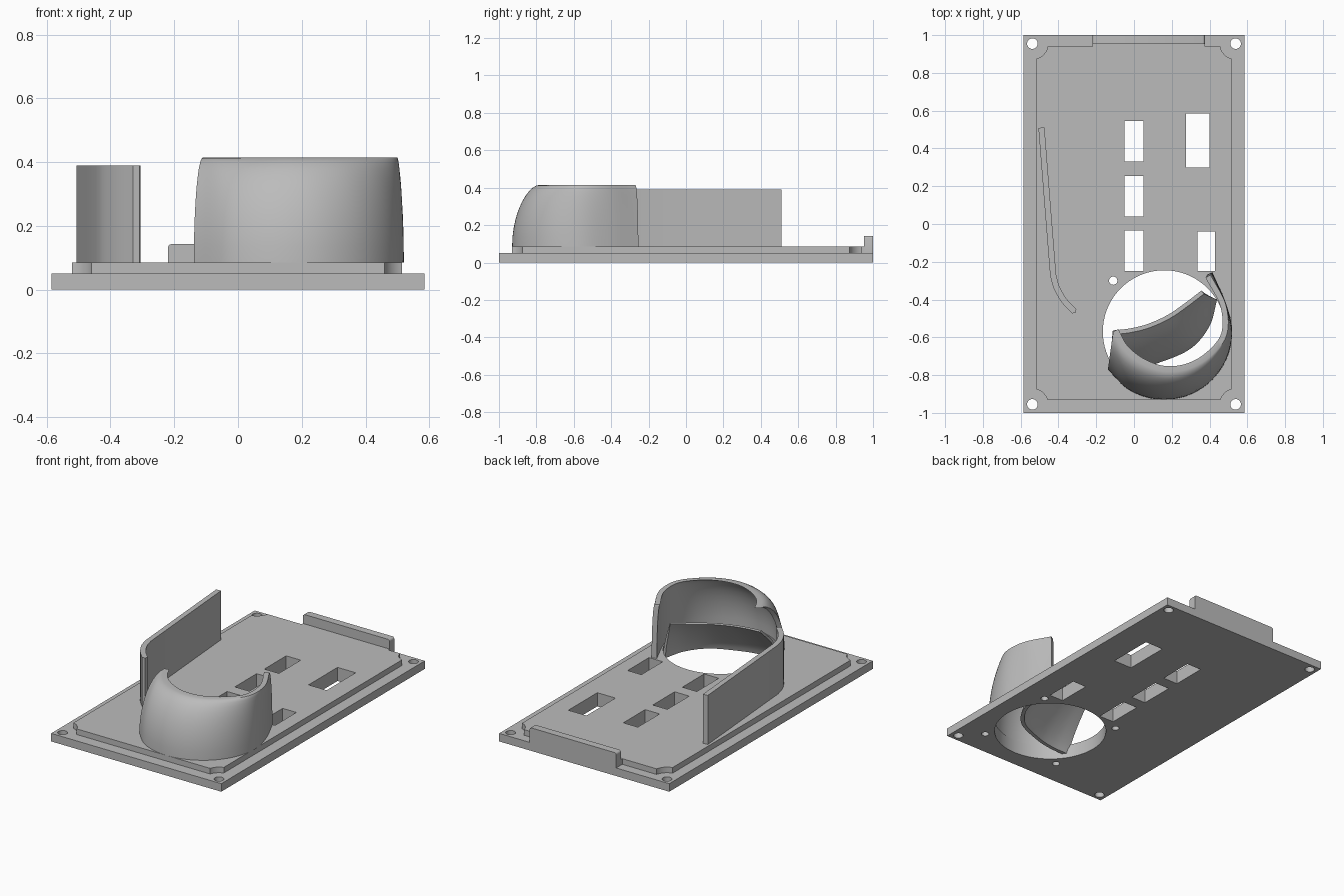
import bpy, bmesh, math
from mathutils import Vector

cube = bpy.data.objects.get("Cube")
if cube:
    bpy.data.objects.remove(cube, do_unlink=True)

grey = bpy.data.materials.new("plain grey")
grey.use_nodes = True
COLOUR = (0.5, 0.5, 0.5, 1)
grey.diffuse_color = COLOUR
grey.node_tree.nodes["Principled BSDF"].inputs["Base Color"].default_value = COLOUR


def finish(name, bm):
    bmesh.ops.recalc_face_normals(bm, faces=bm.faces)
    mesh = bpy.data.meshes.new(name)
    bm.to_mesh(mesh)
    bm.free()
    mesh.materials.append(grey)
    obj = bpy.data.objects.new(name, mesh)
    bpy.context.collection.objects.link(obj)
    return obj


def activate(obj):
    bpy.ops.object.select_all(action='DESELECT')
    obj.select_set(True)
    bpy.context.view_layer.objects.active = obj


def smooth(obj):
    activate(obj)
    bpy.ops.object.shade_smooth_by_angle(angle=math.radians(35))


def prism(bm, outline, z0, z1):
    low = [bm.verts.new((x, y, z0)) for x, y in outline]
    high = [bm.verts.new((x, y, z1)) for x, y in outline]
    bm.faces.new(low)
    bm.faces.new(high)
    for i in range(len(low)):
        j = (i + 1) % len(low)
        bm.faces.new((low[i], low[j], high[j], high[i]))


def rect(x0, x1, y0, y1):
    return [(x0, y0), (x1, y0), (x1, y1), (x0, y1)]


def circle(x, y, r, n=32):
    return [(x + r * math.cos(2 * math.pi * i / n),
             y + r * math.sin(2 * math.pi * i / n)) for i in range(n)]


def cut(target, shapes):
    """Subtract a list of (outline, bottom, top) prisms."""
    bm = bmesh.new()
    for shape in shapes:
        prism(bm, *shape)
    cutter = finish("cutter", bm)
    cutter.hide_render = True
    mod = target.modifiers.new("holes", 'BOOLEAN')
    mod.operation, mod.solver, mod.object = 'DIFFERENCE', 'EXACT', cutter
    activate(target)
    bpy.ops.object.modifier_apply(modifier=mod.name)
    bpy.data.objects.remove(cutter, do_unlink=True)
    smooth(target)


def spline(points, steps=6):
    """Smooth curve through plan points."""
    p = [Vector(q) for q in points]
    p = [2 * p[0] - p[1]] + p + [2 * p[-1] - p[-2]]
    out = []
    for i in range(1, len(p) - 2):
        a, b, c, d = p[i - 1:i + 3]
        for k in range(steps):
            t = k / steps
            out.append(0.5 * (2 * b + (c - a) * t + (2 * a - 5 * b + 4 * c - d) * t * t
                              + (3 * b - a - 3 * c + d) * t ** 3))
    return out + [p[-2]]


def inset(line, amount):
    """Offset a plan curve to its left."""
    out = []
    for i, q in enumerate(line):
        d = (line[min(i + 1, len(line) - 1)] - line[max(i - 1, 0)]).normalized()
        out.append(q + Vector((-d.y, d.x)) * amount)
    return out


def shell(name, base, top, z0, z1, thick, lean, levels=10):
    """Loft a thick curved wall from a base curve to a top curve."""
    bm = bmesh.new()
    base, top = spline(base), spline(top)
    rows = []
    for k in range(levels + 1):
        s, f = lean(k / levels)
        z = z0 + (z1 - z0) * s
        line = [a.lerp(b, f) for a, b in zip(base, top)]
        ring = line + inset(line, thick)[::-1]
        rows.append([bm.verts.new((q.x, q.y, z)) for q in ring])
    n = len(rows[0])
    for r0, r1 in zip(rows, rows[1:]):
        for i in range(n):
            j = (i + 1) % n
            bm.faces.new((r0[i], r0[j], r1[j], r1[i]))
    for row in (rows[0], rows[-1]):
        for i in range(n // 2 - 1):
            bm.faces.new((row[i], row[i + 1], row[n - 2 - i], row[n - 1 - i]))
    smooth(finish(name, bm))


# Openings shared by both plate layers
CX, CY = 0.16, -0.57
LOW, HIGH = -0.1, 0.2
openings = [(rect(-0.05, 0.05, y, y + 0.215), LOW, HIGH) for y in (-0.25, 0.04, 0.33)]
openings += [(rect(0.275, 0.4, 0.3, 0.585), LOW, HIGH),
             (rect(0.335, 0.43, -0.25, -0.04), LOW, HIGH),
             (circle(CX, CY, 0.325, 72), LOW, HIGH)]
for sx in (-1, 1):
    for sy in (-1, 1):
        through = sx < 0 < sy
        openings.append((circle(CX + 0.27 * sx, CY + 0.27 * sy, 0.022, 20),
                         LOW, HIGH if through else 0.06))
corners = [(sx * 0.538, sy * 0.955) for sx in (-1, 1) for sy in (-1, 1)]

# Base plate with screw holes
bm = bmesh.new()
prism(bm, rect(-0.585, 0.585, -1, 1), 0, 0.05)
base_plate = finish("base_plate", bm)
cut(base_plate, openings + [(circle(x, y, 0.028, 24), LOW, HIGH) for x, y in corners])

# Raised layer, scooped out around each screw hole
bm = bmesh.new()
prism(bm, rect(-0.52, 0.515, -0.93, 0.94), 0.05, 0.085)
raised_plate = finish("raised_plate", bm)
cut(raised_plate, openings + [(circle(x, y, 0.083, 48), LOW, HIGH) for x, y in corners])

# Back tab with softened upper corners, joined to the raised layer
bm = bmesh.new()
prism(bm, rect(-0.22, 0.375, 0.94, 0.955), 0.05, 0.085)
finish("tab_joint", bm)
bm = bmesh.new()
prism(bm, rect(-0.22, 0.375, 0.953, 1), 0.05, 0.143)
ends = [e for e in bm.edges if all(v.co.z > 0.1 for v in e.verts)
        and abs(e.verts[0].co.x - e.verts[1].co.x) < 0.01]
bmesh.ops.bevel(bm, geom=ends, offset=0.012, segments=3, affect='EDGES', profile=0.5)
smooth(finish("back_tab", bm))

# Tall side wall: straight, then hooked at the front with a rounded end
path = [Vector((-0.49, 0.51)), Vector((-0.46, 0.13))]
path += spline([(-0.428, -0.27), (-0.41, -0.335), (-0.37, -0.405), (-0.317, -0.462)], 5)
left, right = inset(path, 0.016), inset(path, -0.016)
tip = path[-1] + (path[-1] - path[-2]).normalized() * 0.012
bm = bmesh.new()
prism(bm, [tuple(q) for q in left + [tip] + right[::-1]], 0.085, 0.39)
smooth(finish("side_wall", bm))

# Curved hood around the round opening, leaning inward as it rises
hood_base = [(CX + 0.36 * math.cos(a), CY + 0.36 * math.sin(a))
             for a in (math.radians(214 + 171 * i / 7) for i in range(8))]
hood_base.append((0.415, -0.255))
hood_top = [(-0.11, -0.57), (-0.06, -0.66), (0.03, -0.735), (0.15, -0.78), (0.28, -0.77),
            (0.4, -0.705), (0.49, -0.59), (0.487, -0.43), (0.405, -0.27)]
shell("hood", hood_base, hood_top, 0.085, 0.415, 0.03,
      lambda t: (math.sin(t * math.pi / 2), 1 - math.cos(t * math.pi / 2)))

# Inner guide vane sloping back over the opening
vane_base = [(-0.13, -0.77), (0.0, -0.765), (0.13, -0.735), (0.3, -0.66), (0.4, -0.54), (0.44, -0.4)]
vane_top = [(-0.11, -0.585), (-0.02, -0.575), (0.08, -0.55), (0.19, -0.5), (0.285, -0.435), (0.37, -0.37)]
shell("guide_vane", vane_base, vane_top, 0.03, 0.27, 0.022, lambda t: (t, t ** 1.4))
